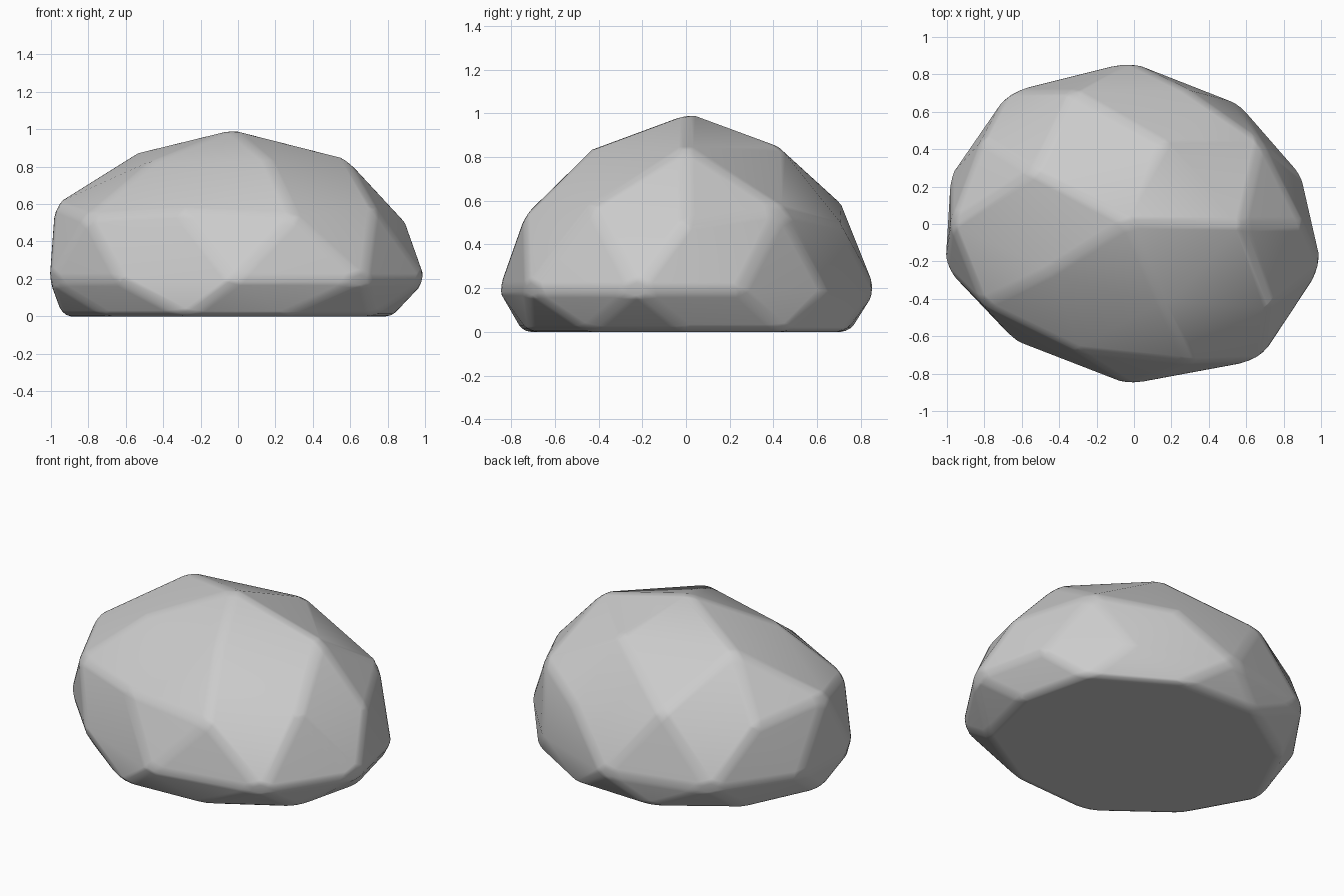
import bpy, bmesh, math

if "Cube" in bpy.data.objects:
    bpy.data.objects.remove(bpy.data.objects["Cube"])

# Rock corner rings, from the flat base up to the peak
base = [(0.83, 0), (0.72, 0.45), (0.25, 0.73), (-0.28, 0.75), (-0.72, 0.46),
        (-0.94, 0), (-0.70, -0.43), (-0.28, -0.75), (0.26, -0.72), (0.72, -0.45)]
belt = [(0.90, 0.25), (0.56, 0.64), (-0.03, 0.87), (-0.67, 0.71), (-0.98, 0.26),
        (-1.01, -0.23), (-0.63, -0.63), (-0.02, -0.86), (0.68, -0.73), (1.01, -0.23)]
shoulder = [(0.90, 0, 0.50), (0.68, 0.44, 0.56), (0.28, 0.72, 0.48),
            (-0.33, 0.71, 0.59), (-0.81, 0.45, 0.53), (-0.98, 0, 0.60),
            (-0.81, -0.43, 0.53), (-0.30, -0.68, 0.56), (0.30, -0.74, 0.53),
            (0.73, -0.43, 0.58)]
crown = [(0.58, 0, 0.845), (0.16, 0.43, 0.845), (-0.54, 0.28, 0.875),
         (-0.46, -0.26, 0.83), (0.16, -0.43, 0.84), (-0.03, 0.01, 1.0)]
points = ([(x, y, 0) for x, y in base] + [(x, y, 0.19) for x, y in belt]
          + shoulder + crown)

# Faceted shell
bm = bmesh.new()
for p in points:
    bm.verts.new(p)
hull = bmesh.ops.convex_hull(bm, input=bm.verts)
loose = [v for v in bm.verts if not v.link_faces]
bmesh.ops.delete(bm, geom=loose, context='VERTS')
bmesh.ops.dissolve_limit(bm, angle_limit=math.radians(1),
                         verts=bm.verts, edges=bm.edges)
bmesh.ops.recalc_face_normals(bm, faces=bm.faces)
mesh = bpy.data.meshes.new("rock")
bm.to_mesh(mesh)
bm.free()
rock = bpy.data.objects.new("rock", mesh)
bpy.context.collection.objects.link(rock)

# Softly worn edges
bevel = rock.modifiers.new("worn_edges", 'BEVEL')
bevel.width = 0.04
bevel.segments = 3
bevel.limit_method = 'ANGLE'
bevel.angle_limit = math.radians(18)
mesh.polygons.foreach_set("use_smooth", [True] * len(mesh.polygons))
normals = rock.modifiers.new("flat_facets", 'WEIGHTED_NORMAL')
normals.keep_sharp = True
